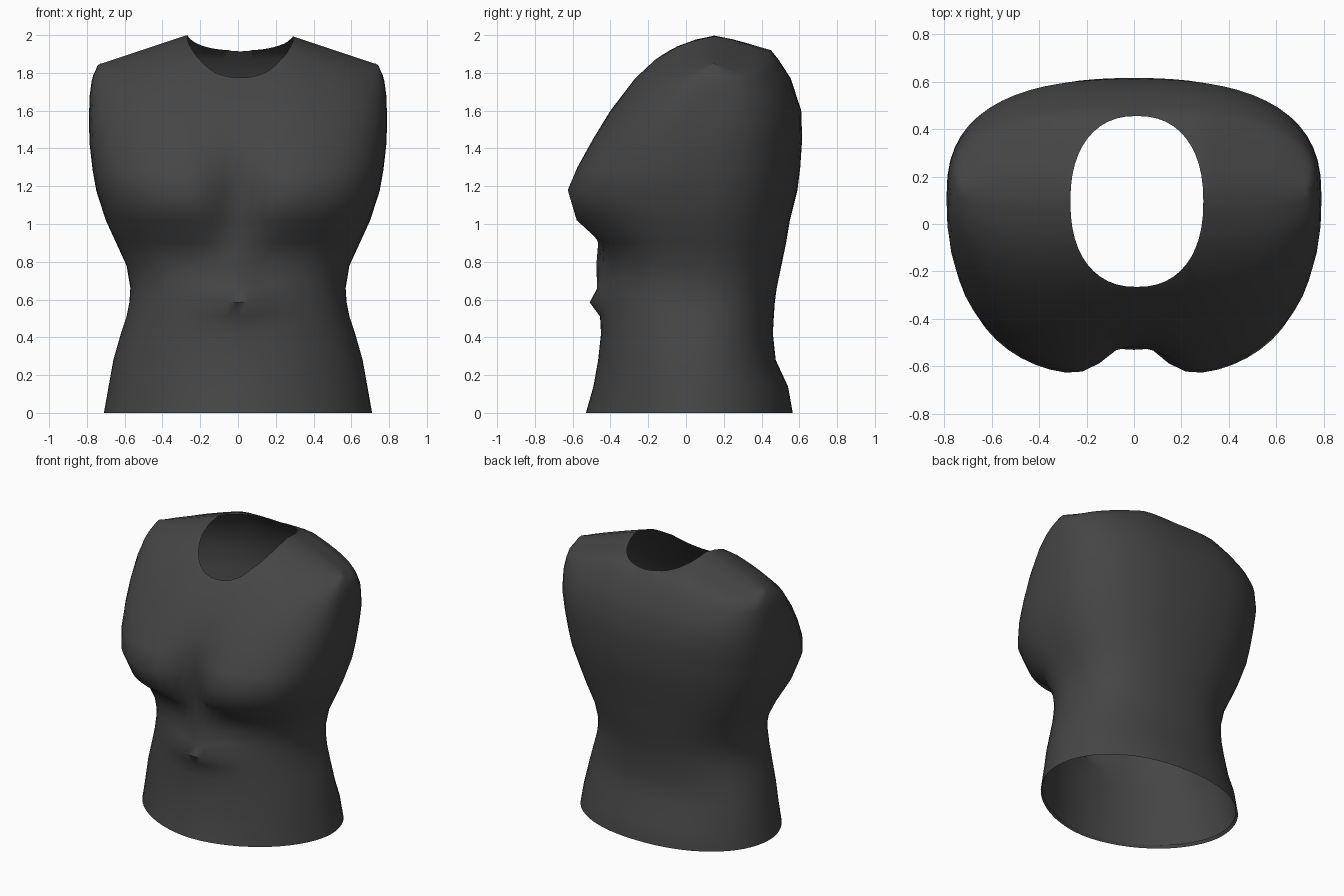
import bpy, bmesh, math

if "Cube" in bpy.data.objects:
    bpy.data.objects.remove(bpy.data.objects["Cube"])

N = 64          # points around the body

# height, half width, front y, back y, centre bump outwards, bump width
ROWS = [
    (0.00, .71, -.53, .565, 0, .2),
    (0.14, .685, -.49, .54, 0, .2),
    (0.28, .66, -.465, .475, 0, .2),
    (0.42, .62, -.45, .46, 0, .2),
    (0.51, .59, -.445, .465, .01, .22),
    (0.585, .575, -.435, .47, .075, .20),
    (0.66, .57, -.425, .48, .045, .17),
    (0.78, .59, -.415, .505, .06, .12),
    (0.90, .645, -.45, .53, .015, .08),
    (1.02, .70, -.60, .55, -.115, .13),
    (1.18, .75, -.65, .59, -.155, .15),
    (1.30, .77, -.59, .605, -.075, .15),
    (1.45, .785, -.50, .615, -.015, .16),
    (1.60, .79, -.40, .61, 0, .2),
    (1.77, .785, -.27, .555, 0, .2),
    (1.87, .775, -.165, .49, 0, .2),
    (1.92, .765, -.09, .45, 0, .2),
    (1.945, .755, -.045, .365, 0, .2),
    (1.98, .745, .05, .25, 0, .2),
    (2.00, .73, .15, .15, 0, .2),
]


def clamp(v):
    return max(0.0, min(1.0, v))


def section(t, w, front, back, bump, sigma):
    """One ring of the body; upper rings droop towards the shoulders."""
    mid = .05 + .1 * clamp(t - 1)
    nf = 1.85 + .6 * clamp(t / .9) + .4 * clamp((t - .95) / .35) + .15 * clamp((t - 1.4) / .4)
    nb = 2.13 + .25 * clamp(t / .9) + .6 * clamp((t - 1.4) / .6)
    pts = []
    for i in range(N):
        a = 2 * math.pi * i / N
        u, s = math.cos(a), math.sin(a)
        # the closing ridge must match front to back
        n = nf if s < 0 else nb
        x = w * u
        d = max(0.0, 1 - abs(u) ** n) ** (1 / n)
        z = t - .15 * clamp(t - 1) ** 2 * clamp((abs(x) - .27) / .45)
        if s < 0:
            y = mid - (mid - front) * d - bump * math.exp(-(x / sigma) ** 2)
            if t > 0:   # belly fold curves up at its ends
                z += .07 * math.exp(-((t - .6) / .12) ** 2) * (1 - math.exp(-(x / .28) ** 2)) * d
        else:
            y = mid + (back - mid) * d
        pts.append((x, y, z))
    return pts


def loft(name, rings, cap_top):
    bm = bmesh.new()
    vs = [[bm.verts.new(p) for p in r] for r in rings]
    for a, b in zip(vs, vs[1:]):
        for i in range(len(a)):
            j = (i + 1) % len(a)
            bm.faces.new((a[i], a[j], b[j], b[i]))
    bm.faces.new(vs[0][::-1])
    if cap_top:
        bm.faces.new(vs[-1])
    bmesh.ops.remove_doubles(bm, verts=bm.verts, dist=1e-5)
    bmesh.ops.recalc_face_normals(bm, faces=bm.faces)
    me = bpy.data.meshes.new(name)
    bm.to_mesh(me)
    bm.free()
    ob = bpy.data.objects.new(name, me)
    bpy.context.collection.objects.link(ob)
    return ob


# Torso with a narrow turned-in hem
rings = [section(*r) for r in ROWS]
HEM = .02
hem = [(x * .98, y * .98, HEM) for x, y, z in rings[0]]
torso = loft("torso_shell", [hem] + rings, False)

# Neck opening
NX, NY, NRX, NRY, NE = .012, .095, .28, .36, 2.3


def neck_ring(z):
    pts = []
    for i in range(48):
        a = 2 * math.pi * i / 48
        c, s = math.cos(a), math.sin(a)
        pts.append((NX + NRX * math.copysign(abs(c) ** (2 / NE), c),
                    NY + NRY * math.copysign(abs(s) ** (2 / NE), s), z))
    return pts


cutter = loft("neck_cutter", [neck_ring(-1), neck_ring(3)], True)
mod = torso.modifiers.new("neck", 'BOOLEAN')
mod.operation = 'DIFFERENCE'
mod.solver = 'EXACT'
mod.object = cutter
bpy.context.view_layer.objects.active = torso
torso.select_set(True)
bpy.ops.object.modifier_apply(modifier=mod.name)
bpy.data.objects.remove(cutter)

# Open the shell: remove the hole's wall and the bottom cap


def in_neck(v):
    return (abs((v.co.x - NX) / NRX) ** NE + abs((v.co.y - NY) / NRY) ** NE) < 1.002


bm = bmesh.new()
bm.from_mesh(torso.data)
bm.normal_update()
gone = [f for f in bm.faces
        if all(abs(v.co.z - HEM) < 1e-4 for v in f.verts)
        or (abs(f.normal.z) < .01 and all(in_neck(v) for v in f.verts))]
bmesh.ops.delete(bm, geom=gone, context='FACES')
bm.to_mesh(torso.data)
bm.free()

bpy.ops.object.shade_smooth_by_angle(angle=math.radians(60))

# Dark grey cloth
mat = bpy.data.materials.new("dark_grey")
mat.diffuse_color = (.06, .06, .06, 1)
mat.use_nodes = True
mat.node_tree.nodes["Principled BSDF"].inputs["Base Color"].default_value = mat.diffuse_color
torso.data.materials.clear()
torso.data.materials.append(mat)
